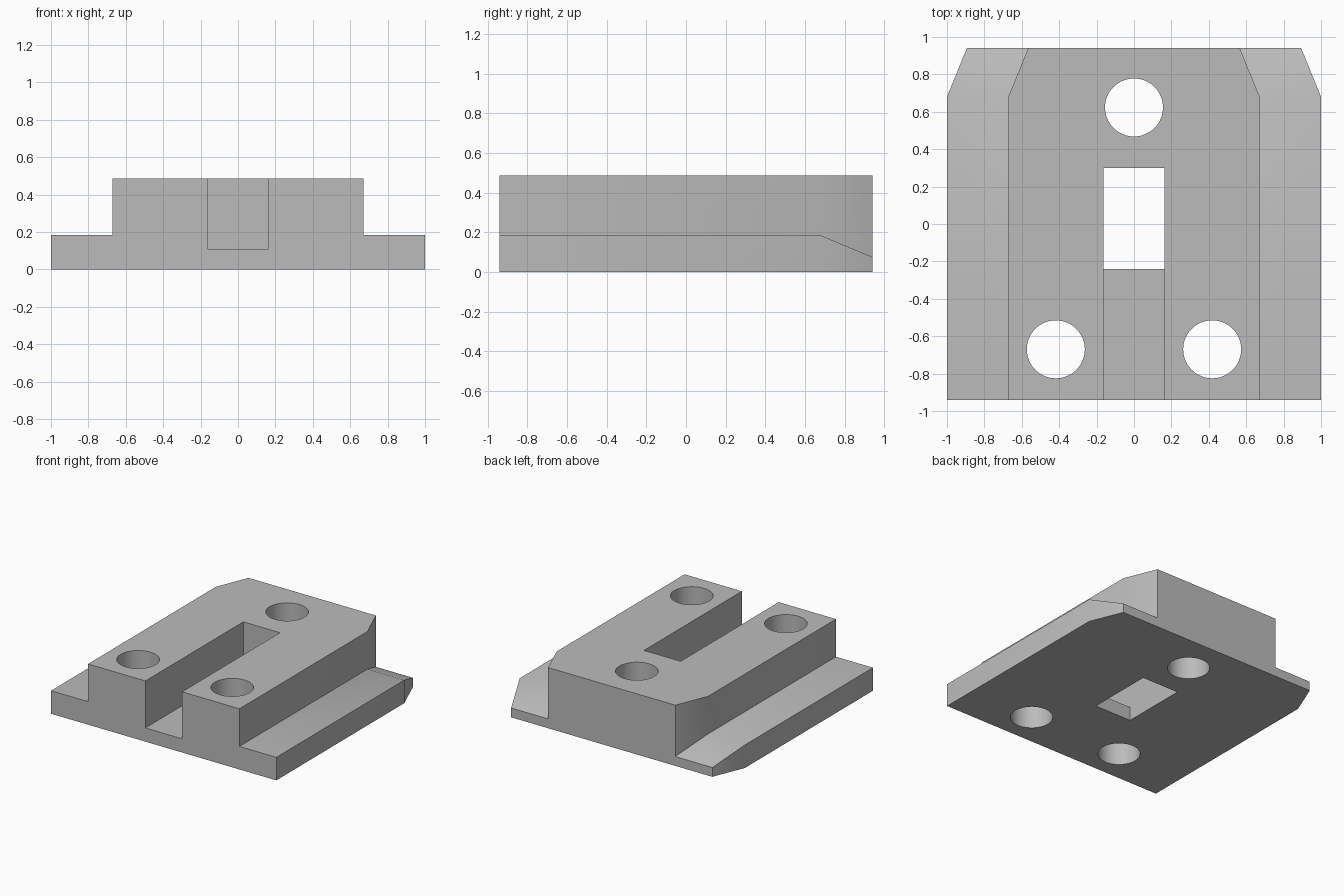
import bpy
import bmesh
import math
from mathutils import Vector

cube = bpy.data.objects.get("Cube")
if cube:
    bpy.data.objects.remove(cube, do_unlink=True)

# Main dimensions
BACK, BEND = 0.942, 0.68        # rear face, start of the tapered rear corners
HEIGHT, LEDGE, TIP = 0.487, 0.185, 0.075
HALF_BODY, TAPER = 0.672, 0.107
SLOT, SLOT_END, SLOT_FLOOR, WINDOW_START = 0.163, 0.30, 0.11, -0.24
HOLE_RADIUS = 0.155

grey = bpy.data.materials.new("plain grey")
grey.use_nodes = True
colour = (0.5, 0.5, 0.5, 1)
grey.diffuse_color = colour
grey.node_tree.nodes["Principled BSDF"].inputs["Base Color"].default_value = colour


def prism(name, outline, offset):
    """Extrude a closed outline of 3D points along an offset."""
    bm = bmesh.new()
    face = bm.faces.new([bm.verts.new(p) for p in outline])
    extruded = bmesh.ops.extrude_face_region(bm, geom=[face], use_keep_orig=True)["geom"]
    bmesh.ops.translate(bm, vec=Vector(offset),
                        verts=[v for v in extruded if isinstance(v, bmesh.types.BMVert)])
    bmesh.ops.recalc_face_normals(bm, faces=bm.faces)
    mesh = bpy.data.meshes.new(name)
    bm.to_mesh(mesh)
    bm.free()
    mesh.materials.append(grey)
    obj = bpy.data.objects.new(name, mesh)
    bpy.context.collection.objects.link(obj)
    return obj


def plan(half, z):
    """Rectangular plate outline with tapered rear corners."""
    right = [(half, -BACK), (half, BEND), (half - TAPER, BACK)]
    return [(x, y, z) for x, y in right] + [(-x, y, z) for x, y in reversed(right)]


def box(name, half, y0, y1, z0, z1):
    corners = [(-half, y0, z0), (half, y0, z0), (half, y1, z0), (-half, y1, z0)]
    return prism(name, corners, (0, 0, z1 - z0))


def combine(target, other, operation):
    """Apply a boolean and discard the second object."""
    other.hide_render = True
    mod = target.modifiers.new(operation, "BOOLEAN")
    mod.operation = operation
    mod.solver = "EXACT"
    mod.object = other
    bpy.context.view_layer.objects.active = target
    bpy.ops.object.modifier_apply(modifier=mod.name)
    bpy.data.objects.remove(other, do_unlink=True)


# Wide base plate, its upper face sloping down at the rear
block = prism("mounting_block", plan(1, 0), (0, 0, LEDGE))
slope = (LEDGE - TIP) / (BACK - BEND)
reach = 0.2
wedge = prism("slope_cutter", [(-2, BEND, LEDGE),
                               (-2, BEND + reach * 2, LEDGE - slope * reach * 2),
                               (-2, BEND + reach * 2, HEIGHT)], (4, 0, 0))
combine(block, wedge, "DIFFERENCE")

# Raised centre body
combine(block, prism("centre_body", plan(HALF_BODY, 0), (0, 0, HEIGHT)), "UNION")

# Open channel, and the window through its floor
combine(block, box("channel_cutter", SLOT, -2, SLOT_END, SLOT_FLOOR, 1), "DIFFERENCE")
combine(block, box("window_cutter", SLOT, WINDOW_START, SLOT_END, -1, 1), "DIFFERENCE")

# Three bolt holes
for x, y in [(0, 0.623), (-0.418, -0.67), (0.418, -0.67)]:
    bpy.ops.mesh.primitive_cylinder_add(vertices=64, radius=HOLE_RADIUS, depth=3,
                                        location=(x, y, 0))
    cutter = bpy.context.object
    cutter.name = "bolt_hole_cutter"
    cutter.data.materials.append(grey)
    combine(block, cutter, "DIFFERENCE")

# Soft shading across the shallow bends only
bpy.ops.object.select_all(action="DESELECT")
block.select_set(True)
bpy.context.view_layer.objects.active = block
bpy.ops.object.shade_smooth_by_angle(angle=math.radians(30))
